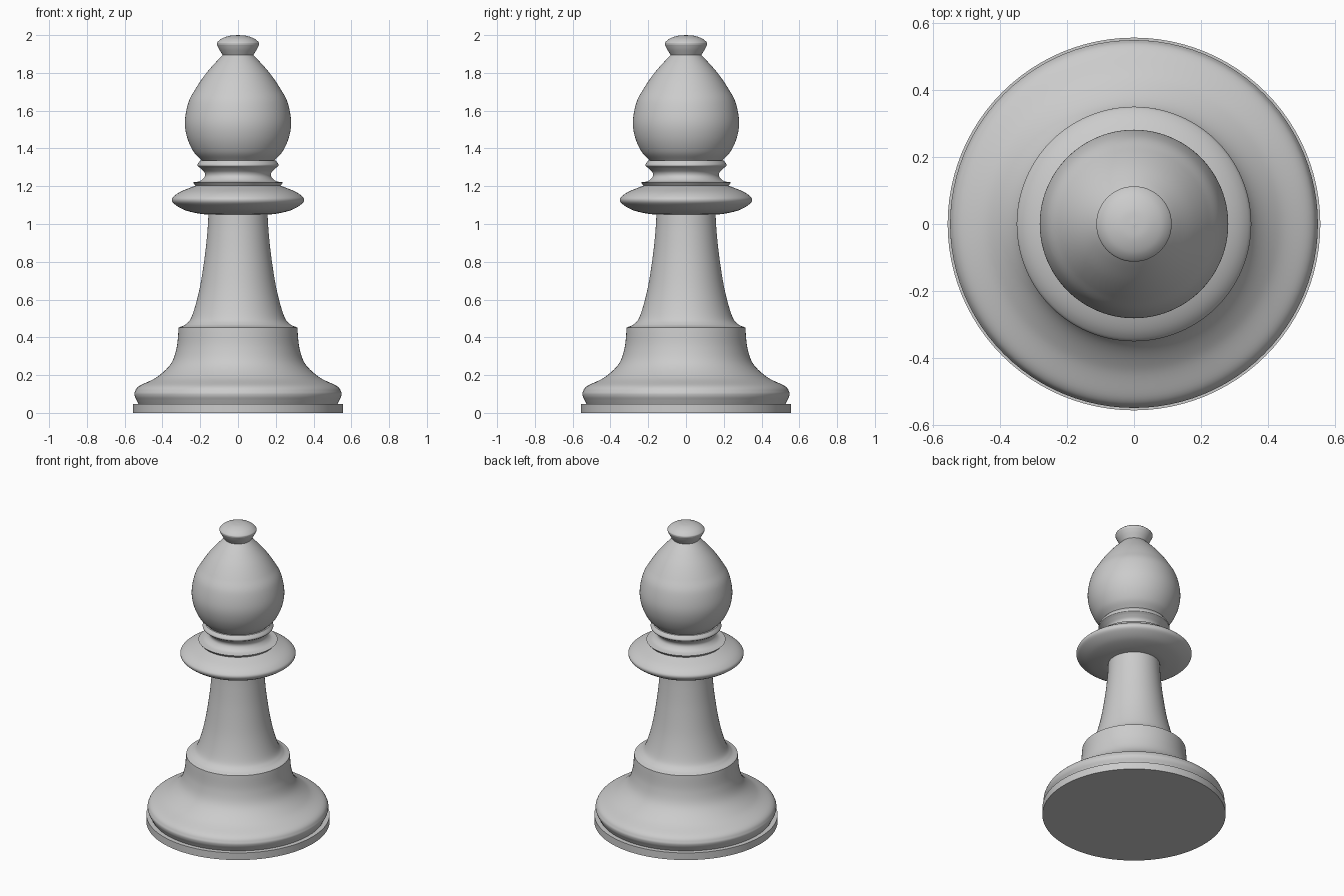
import bpy, bmesh, math
from mathutils import Vector

cube = bpy.data.objects.get("Cube")
if cube:
    bpy.data.objects.remove(cube, do_unlink=True)

SEGMENTS = 96

grey = bpy.data.materials.new("plain grey")
grey.use_nodes = True
colour = (0.6, 0.6, 0.6, 1)
grey.diffuse_color = colour
grey.node_tree.nodes["Principled BSDF"].inputs["Base Color"].default_value = colour


def smooth_curve(points, steps=8):
    """Catmull-Rom curve through (radius, height) points."""
    p = [Vector(q) for q in points]
    if len(p) < 3:
        return p
    p = [2 * p[0] - p[1]] + p + [2 * p[-1] - p[-2]]
    out = []
    for a, b, c, d in zip(p, p[1:], p[2:], p[3:]):
        for i in range(steps):
            t = i / steps
            out.append(0.5 * (2 * b + (c - a) * t + (2 * a - 5 * b + 4 * c - d) * t * t
                              + (3 * b - a - 3 * c + d) * t ** 3))
    return out + [p[-2]]


def shade(obj):
    bpy.ops.object.select_all(action="DESELECT")
    obj.select_set(True)
    bpy.context.view_layer.objects.active = obj
    bpy.ops.object.shade_smooth_by_angle(angle=math.radians(32))


def add_object(name, bm):
    mesh = bpy.data.meshes.new(name)
    bm.to_mesh(mesh)
    bm.free()
    mesh.materials.append(grey)
    obj = bpy.data.objects.new(name, mesh)
    bpy.context.collection.objects.link(obj)
    return obj


def lathe(name, *curves):
    """Closed turned solid from curves that meet at sharp corners."""
    profile = []
    for curve in curves:
        for q in smooth_curve(curve):
            if not profile or (q - profile[-1]).length > 1e-5:
                profile.append(q)
    bm = bmesh.new()
    rings = []
    for r, z in profile:
        if r < 1e-4:
            rings.append([bm.verts.new((0, 0, z))] * SEGMENTS)
            continue
        angles = [2 * math.pi * i / SEGMENTS for i in range(SEGMENTS)]
        rings.append([bm.verts.new((r * math.cos(a), r * math.sin(a), z)) for a in angles])
    for low, high in zip(rings, rings[1:]):
        for i in range(SEGMENTS):
            j = (i + 1) % SEGMENTS
            bm.faces.new(dict.fromkeys((low[i], low[j], high[j], high[i])))
    for ring in (rings[0], rings[-1]):
        if ring[0] != ring[1]:
            bm.faces.new(ring)
    bmesh.ops.recalc_face_normals(bm, faces=bm.faces)
    obj = add_object(name, bm)
    shade(obj)
    return obj


# Foot: plinth disc and flared, moulded base
lathe("plinth", [(0.556, 0), (0.556, 0.048)])
lathe("base_moulding",
      [(0.526, 0.046), (0.536, 0.066), (0.547, 0.09), (0.546, 0.112), (0.522, 0.143),
       (0.432, 0.188), (0.357, 0.258), (0.325, 0.345), (0.314, 0.452)])

# Column
lathe("column",
      [(0.314, 0.452), (0.275, 0.47), (0.243, 0.515), (0.205, 0.65), (0.177, 0.82),
       (0.162, 0.96), (0.156, 1.06)])

# Collar disc and neck rings
lathe("collar",
      [(0.14, 1.05), (0.2, 1.054), (0.28, 1.073), (0.335, 1.104), (0.35, 1.127),
       (0.338, 1.148), (0.3, 1.173), (0.222, 1.204)])
lathe("neck",
      [(0.222, 1.2), (0.24, 1.22)],
      [(0.24, 1.22), (0.2, 1.228), (0.177, 1.25), (0.177, 1.272), (0.195, 1.292), (0.213, 1.306)],
      [(0.213, 1.306), (0.214, 1.316), (0.2, 1.336)])

# Head with a slanted slot cut into the front
head = lathe("head",
             [(0.19, 1.335), (0.235, 1.383), (0.27, 1.46), (0.281, 1.545), (0.262, 1.645),
              (0.225, 1.715), (0.18, 1.783), (0.13, 1.843), (0.08, 1.895)])

u = Vector((0.973, -0.231, 0))
out = Vector((-0.231, -0.973, 0))
depth = (out + Vector((0, 0, 1))).normalized()
across = u.cross(depth)
floor = out * 0.018 + Vector((0, 0, 1.592))
bm = bmesh.new()
bmesh.ops.create_cube(bm, size=1)
for v in bm.verts:
    x, y, z = v.co
    v.co = floor + u * x + across * (y * 0.078) + depth * ((z + 0.5) * 0.6)
bmesh.ops.recalc_face_normals(bm, faces=bm.faces)
cutter = add_object("slot_cutter", bm)
cutter.hide_render = True

cut = head.modifiers.new("slot", "BOOLEAN")
cut.operation = "DIFFERENCE"
cut.solver = "EXACT"
cut.object = cutter
bpy.context.view_layer.objects.active = head
bpy.ops.object.modifier_apply(modifier=cut.name)
bpy.data.objects.remove(cutter, do_unlink=True)
shade(head)

# Finial knob
lathe("finial",
      [(0.08, 1.893), (0.1, 1.925), (0.112, 1.95)],
      [(0.112, 1.95), (0.11, 1.962), (0.085, 1.982), (0.045, 1.996), (0, 2.0)])
